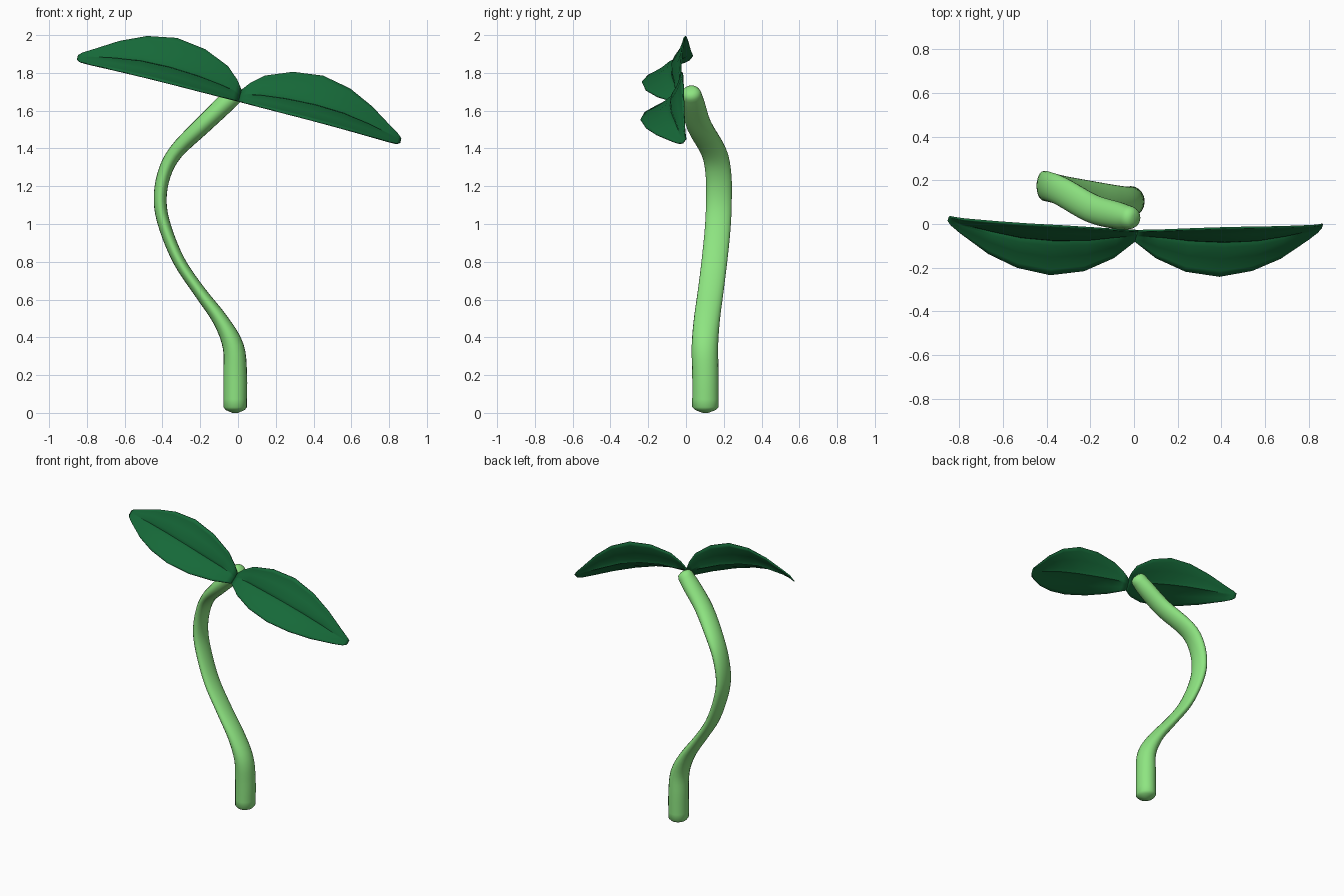
import bpy, bmesh, math
from mathutils import Vector

if "Cube" in bpy.data.objects:
    bpy.data.objects.remove(bpy.data.objects["Cube"])


def material(name, color):
    m = bpy.data.materials.new(name)
    m.diffuse_color = (*color, 1)
    m.use_nodes = True
    m.node_tree.nodes["Principled BSDF"].inputs["Base Color"].default_value = m.diffuse_color
    return m


def grid_object(name, rows, closed, mat):
    """Skin rows of points; closed rows make a capped tube."""
    bm = bmesh.new()
    vr = [[bm.verts.new(p) for p in row] for row in rows]
    n = len(rows[0])
    for a, b in zip(vr, vr[1:]):
        for i in range(n if closed else n - 1):
            j = (i + 1) % n
            bm.faces.new((a[i], a[j], b[j], b[i]))
    if closed:
        bm.faces.new(vr[0][::-1])
        bm.faces.new(vr[-1])
    bmesh.ops.recalc_face_normals(bm, faces=bm.faces)
    me = bpy.data.meshes.new(name)
    bm.to_mesh(me)
    bm.free()
    ob = bpy.data.objects.new(name, me)
    bpy.context.collection.objects.link(ob)
    me.materials.append(mat)
    bpy.context.view_layer.objects.active = ob
    ob.select_set(True)
    bpy.ops.object.shade_smooth_by_angle(angle=math.radians(50))
    ob.select_set(False)
    return ob


def catmull(keys, steps):
    k = [2 * keys[0] - keys[1]] + keys + [2 * keys[-1] - keys[-2]]
    out = []
    for a, b, c, d in zip(k, k[1:], k[2:], k[3:]):
        for i in range(steps):
            t = i / steps
            out.append(0.5 * (2 * b + (c - a) * t + (2 * a - 5 * b + 4 * c - d) * t**2
                              + (3 * b - a - 3 * c + d) * t**3))
    return out + [keys[-1]]


stem_mat = material("stem_green", (0.27, 0.78, 0.22))
leaf_mat = material("leaf_green", (0.008, 0.14, 0.04))

# Stem: x, y, z of the path, then radius in the bend plane and across it
stem_keys = [
    (-0.015, 0.103, 0.03, 0.062, 0.070), (-0.015, 0.103, 0.20, 0.063, 0.070),
    (-0.025, 0.10, 0.35, 0.056, 0.070), (-0.092, 0.11, 0.49, 0.041, 0.069),
    (-0.202, 0.13, 0.64, 0.033, 0.068), (-0.31, 0.15, 0.80, 0.032, 0.068),
    (-0.385, 0.168, 0.98, 0.033, 0.068), (-0.412, 0.174, 1.12, 0.034, 0.068),
    (-0.392, 0.172, 1.26, 0.036, 0.068), (-0.33, 0.148, 1.38, 0.040, 0.068),
    (-0.190, 0.07, 1.52, 0.047, 0.067), (-0.07, 0.038, 1.635, 0.050, 0.062),
    (-0.015, 0.028, 1.69, 0.050, 0.052),
]
path = catmull([Vector(k) for k in stem_keys], 4)
rows = []


def ring(centre, tangent, ra, rb):
    side = (Vector((0, 1, 0)) - tangent * tangent.y).normalized()
    out = tangent.cross(side)
    return [centre + out * ra * math.cos(a) + side * rb * math.sin(a)
            for a in (math.tau * i / 20 for i in range(20))]


for i, p in enumerate(path):
    t = (path[min(i + 1, len(path) - 1)] - path[max(i - 1, 0)]).to_3d().normalized()
    c = p.to_3d()
    if i == 0:  # rounded foot
        t = Vector((0, 0, 1))
        rows.append(ring(c - t * 0.03, t, 0.015, 0.015))
        rows.append(ring(c - t * 0.015, t, 0.050, 0.054))
    rows.append(ring(c, t, p[3], p[4]))
# rounded upper end
rows.append(ring(c + t * 0.020, t, 0.042, 0.042))
rows.append(ring(c + t * 0.030, t, 0.022, 0.020))
grid_object("stem", rows, True, stem_mat)

# Leaf stations: distance, upper edge height, upper edge y,
# front edge height, front edge y, midrib height, midrib y
stations = [
    (0.00, 0.060, -0.030, 0.000, -0.078, 0.030, -0.050),
    (0.035, 0.107, -0.030, 0.000, -0.105, 0.048, -0.055),
    (0.10, 0.165, -0.028, 0.000, -0.155, 0.066, -0.065),
    (0.24, 0.222, -0.022, 0.000, -0.217, 0.084, -0.085),
    (0.40, 0.242, -0.017, 0.000, -0.240, 0.092, -0.092),
    (0.555, 0.212, -0.015, -0.002, -0.213, 0.086, -0.085),
    (0.69, 0.150, -0.012, -0.005, -0.157, 0.064, -0.062),
    (0.82, 0.068, -0.008, -0.009, -0.072, 0.030, -0.033),
    (0.865, 0.040, -0.004, -0.009, -0.038, 0.016, -0.018),
    (0.882, 0.022, 0.000, -0.002, -0.018, 0.010, -0.009),
]
along, up = Vector((0.968, 0, -0.25)), Vector((0.25, 0, 0.968))
origin = Vector((0.003, 0, 1.65))

# Pair of shallow leaves along one tilted line, each with a midrib groove
for name, sign, drift in (("left_leaf", -1, 0.045), ("right_leaf", 1, 0.0)):
    rows = []
    for s, ah, ay, bh, by, mh, my in stations:
        a, b, m = Vector((ay, ah)), Vector((by, bh)), Vector((my, mh))
        row = []
        for t in (-1, -0.85, -0.5, -0.12, 0, 0.12, 0.5, 0.85, 1):
            q = m + (a - b) * t / 2 + ((a + b) / 2 - m) * t * t
            if t == 0 and 0.05 < s < 0.75:
                q += Vector((0.010, -0.010))
            row.append(origin + along * s * sign + up * q.y
                       + Vector((0, q.x + drift * s * s, 0)))
        rows.append(row)
    leaf = grid_object(name, rows, False, leaf_mat)
    sol = leaf.modifiers.new("thickness", 'SOLIDIFY')
    sol.thickness, sol.offset = 0.008, 0
